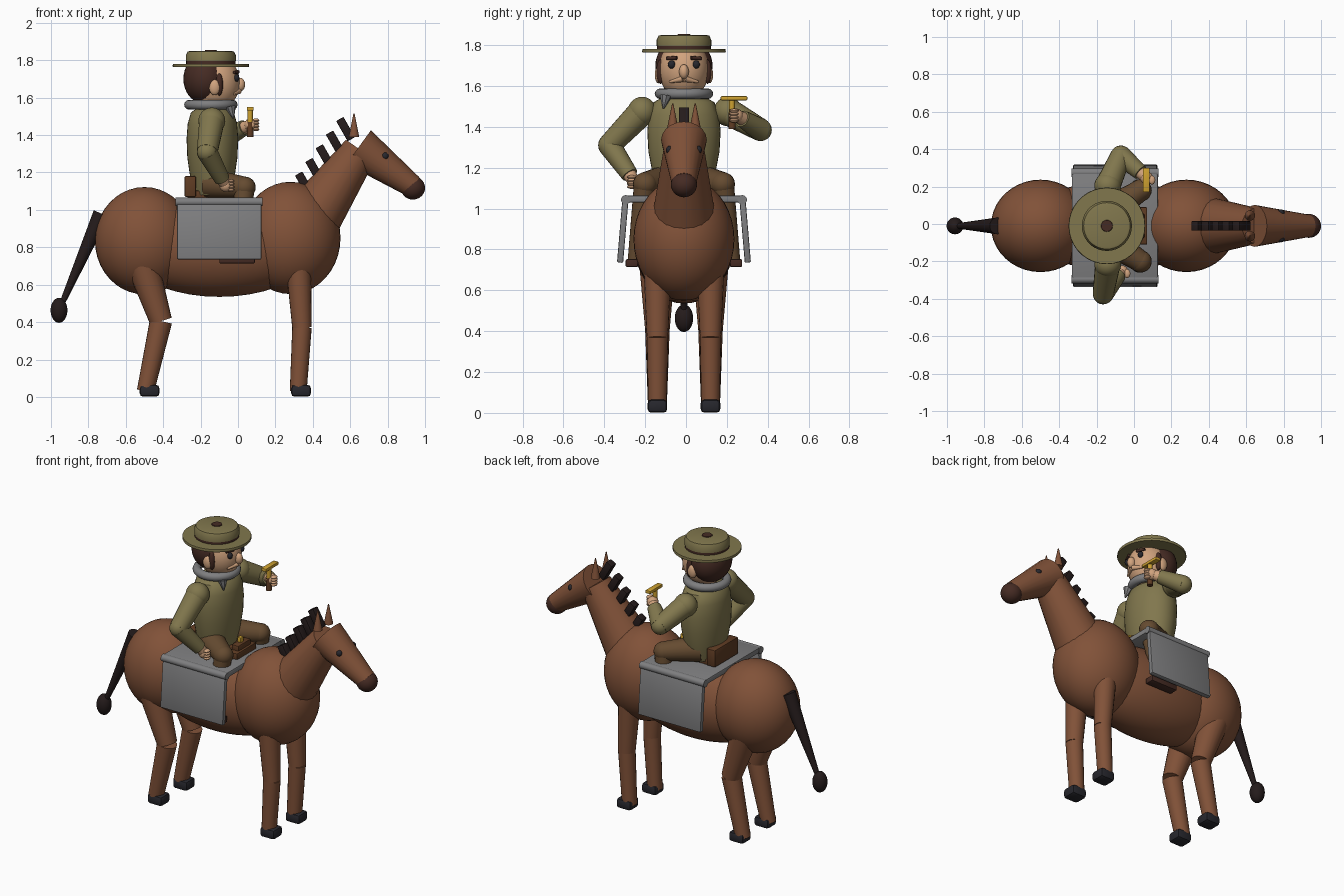
import bpy, bmesh, math
from mathutils import Vector

cube = bpy.data.objects.get("Cube")
if cube:
    bpy.data.objects.remove(cube, do_unlink=True)

MID = -0.01   # centre line of animal and rider
RX = -0.145   # rider's centre


def material(name, r, g, b):
    m = bpy.data.materials.new(name)
    m.use_nodes = True
    m.diffuse_color = (r, g, b, 1)
    m.node_tree.nodes["Principled BSDF"].inputs["Base Color"].default_value = (r, g, b, 1)
    return m


COAT = material("chestnut", 0.22, 0.084, 0.04)
DARK = material("dark_brown", 0.06, 0.024, 0.017)
MANE = material("mane_black", 0.018, 0.011, 0.011)
HOOF = material("hoof_black", 0.02, 0.02, 0.026)
GREY = material("grey", 0.21, 0.21, 0.215)
OLIVE = material("olive", 0.22, 0.185, 0.075)
SKIN = material("skin", 0.64, 0.37, 0.21)
BRASS = material("brass", 0.62, 0.36, 0.03)
LEATHER = material("leather", 0.115, 0.045, 0.017)
TROUSER = material("trouser_brown", 0.13, 0.07, 0.03)


def finish(name, bm, mat, loc, rot=(0, 0, 0), angle=40):
    mesh = bpy.data.meshes.new(name)
    bm.to_mesh(mesh)
    bm.free()
    mesh.materials.append(mat)
    ob = bpy.data.objects.new(name, mesh)
    bpy.context.collection.objects.link(ob)
    ob.location = (loc[0], loc[1] + MID, loc[2])
    ob.rotation_euler = rot
    bpy.ops.object.select_all(action='DESELECT')
    bpy.context.view_layer.objects.active = ob
    ob.select_set(True)
    bpy.ops.object.shade_smooth_by_angle(angle=math.radians(angle))
    return ob


def ball(name, loc, radii, mat, rot=(0, 0, 0), seg=28):
    bm = bmesh.new()
    bmesh.ops.create_uvsphere(bm, u_segments=seg, v_segments=seg // 2, radius=1)
    bmesh.ops.scale(bm, vec=radii, verts=bm.verts)
    return finish(name, bm, mat, loc, rot)


def limb(name, a, b, ra, rb, mat, seg=20):
    a, b = Vector(a), Vector(b)
    bm = bmesh.new()
    bmesh.ops.create_cone(bm, cap_ends=True, segments=seg, radius1=ra, radius2=rb,
                          depth=(b - a).length)
    rot = (b - a).to_track_quat('Z', 'Y').to_euler()
    return finish(name, bm, mat, (a + b) / 2, rot)


def box(name, loc, size, mat, rot=(0, 0, 0), bevel=0.006):
    bm = bmesh.new()
    bmesh.ops.create_cube(bm, size=1)
    bmesh.ops.scale(bm, vec=size, verts=bm.verts)
    bmesh.ops.bevel(bm, geom=bm.edges[:], offset=bevel, segments=2, affect='EDGES', profile=0.5)
    return finish(name, bm, mat, loc, rot)


def lathe(name, profile, x, mat, wide=1.0, seg=36):
    bm = bmesh.new()
    rings = []
    for r, z in profile:
        rings.append([bm.verts.new((r * math.cos(t * math.tau / seg),
                                    r * wide * math.sin(t * math.tau / seg), z))
                      for t in range(seg)])
    for lo, hi in zip(rings, rings[1:]):
        for i in range(seg):
            j = (i + 1) % seg
            bm.faces.new((lo[i], lo[j], hi[j], hi[i]))
    bm.faces.new(rings[0][::-1])
    bm.faces.new(rings[-1])
    return finish(name, bm, mat, (x, 0, 0))


def ring(name, loc, major, minor, mat):
    bpy.ops.mesh.primitive_torus_add(location=(loc[0], loc[1] + MID, loc[2]), major_radius=major,
                                     minor_radius=minor, major_segments=36, minor_segments=12)
    ob = bpy.context.object
    ob.name = name
    ob.data.materials.append(mat)
    bpy.ops.object.shade_smooth()
    return ob


# Body, neck and head of the mount
ball("rump", (-0.5, 0, 0.835), (0.265, 0.247, 0.287), COAT, seg=40)
ball("chest", (0.28, 0, 0.85), (0.268, 0.247, 0.3), COAT, seg=40)
ball("barrel", (-0.1, 0, 0.805), (0.52, 0.235, 0.27), COAT, seg=40)
limb("neck", (0.4, 0, 0.96), (0.655, 0, 1.32), 0.155, 0.095, COAT)
limb("horse_head", (0.645, 0, 1.335), (0.935, 0, 1.125), 0.112, 0.06, COAT)
ball("muzzle", (0.935, 0, 1.118), (0.065, 0.064, 0.063), DARK)

# Mane tufts along the neck
for i in range(5):
    box(f"mane_tuft_{i}", (0.355 + 0.055 * i, 0, 1.14 + 0.073 * i), (0.045, 0.05, 0.125), MANE,
        (0, -0.52, 0), 0.005)

# Tail
limb("tail", (-0.73, 0, 0.98), (-0.945, 0, 0.49), 0.045, 0.014, MANE)
ball("tail_tuft", (-0.957, 0, 0.463), (0.045, 0.045, 0.067), MANE)

# Paired parts of mount and tack
for side, s in (("left", 1), ("right", -1)):
    y = 0.13 * s
    ball(f"horse_eye_{side}", (0.785, 0.07 * s, 1.287), (0.02, 0.018, 0.02), HOOF, seg=16)
    limb(f"horse_ear_{side}", (0.62, 0.055 * s, 1.39), (0.62, 0.055 * s, 1.515), 0.028, 0.003, COAT)
    limb(f"front_upper_leg_{side}", (0.32, y, 0.76), (0.342, y, 0.37), 0.07, 0.052, COAT)
    limb(f"front_lower_leg_{side}", (0.342, y, 0.372), (0.322, y, 0.03), 0.052, 0.045, COAT)
    limb(f"hind_upper_leg_{side}", (-0.52, y, 0.74), (-0.412, y, 0.405), 0.09, 0.06, COAT)
    limb(f"hind_lower_leg_{side}", (-0.412, y, 0.405), (-0.495, y, 0.03), 0.06, 0.046, COAT)
    for end, x in (("front", 0.337), ("hind", -0.473)):
        box(f"{end}_hoof_{side}", (x, y, 0.033), (0.105, 0.096, 0.064), HOOF, bevel=0.018)
    box(f"side_panel_{side}", (-0.1, 0.3 * s, 0.885), (0.45, 0.03, 0.3), GREY, (0.085 * s, 0, 0))
    limb(f"panel_roll_{side}", (-0.335, 0.285 * s, 1.043), (0.13, 0.285 * s, 1.043),
         0.023, 0.023, GREY, 14)
    box(f"boot_{side}", (-0.005, 0.255 * s, 0.733), (0.19, 0.06, 0.038), DARK)

# Saddle
box("saddle_cover", (-0.102, 0, 1.047), (0.46, 0.57, 0.034), GREY)
box("saddle_seat", (-0.1, 0, 1.08), (0.34, 0.2, 0.045), LEATHER)
box("saddle_cantle", (-0.255, 0, 1.125), (0.06, 0.24, 0.11), LEATHER)
box("saddle_pommel", (0.03, 0, 1.11), (0.05, 0.13, 0.05), LEATHER)
box("brass_fitting", (0.025, 0, 1.145), (0.025, 0.03, 0.04), BRASS, bevel=0.004)

# Rider's torso and scarf
lathe("torso", [(0.1, 1.08), (0.115, 1.15), (0.134, 1.28), (0.138, 1.38), (0.132, 1.46),
                (0.115, 1.52), (0.06, 1.56)], RX + 0.008, OLIVE, 1.3)
ring("scarf", (RX, 0, 1.562), 0.117, 0.026, GREY)
limb("scarf_point", (-0.04, -0.09, 1.55), (-0.025, -0.1, 1.49), 0.03, 0.004, GREY, 8)

# Rider's head
ball("rider_head", (-0.125, 0, 1.68), (0.135, 0.122, 0.15), SKIN, seg=36)
ball("hair", (-0.175, 0, 1.7), (0.117, 0.14, 0.135), DARK, seg=36)
ball("nose", (0.012, 0, 1.67), (0.026, 0.024, 0.036), SKIN, seg=20)
for side, s in (("left", 1), ("right", -1)):
    ball(f"eye_{side}", (-0.008, 0.06 * s, 1.705), (0.015, 0.018, 0.02), HOOF, seg=16)
    ball(f"ear_{side}", (-0.125, 0.125 * s, 1.655), (0.03, 0.018, 0.042), SKIN, seg=18)
    ball(f"sideburn_{side}", (-0.1, 0.115 * s, 1.67), (0.02, 0.02, 0.06), DARK, seg=16)
    limb(f"eyebrow_{side}", (0, 0.035 * s, 1.738), (-0.02, 0.085 * s, 1.735), 0.01, 0.008, DARK, 10)
    limb(f"moustache_{side}", (0.005, 0.005 * s, 1.635), (-0.02, 0.07 * s, 1.62), 0.016, 0.006, SKIN, 10)

# Hat
lathe("hat_brim", [(0.203, 1.763), (0.205, 1.77), (0.203, 1.78)], RX, OLIVE)
lathe("hat_band", [(0.132, 1.775), (0.132, 1.797)], RX, DARK)
lathe("hat_crown", [(0.134, 1.795), (0.134, 1.825), (0.124, 1.846), (0.11, 1.85)], RX, OLIVE)
lathe("hat_button", [(0.034, 1.845), (0.03, 1.854)], RX, DARK, seg=16)

# Rider's legs
for side, s in (("left", 1), ("right", -1)):
    knee = (0.035, 0.19 * s, 1.12)
    limb(f"thigh_{side}", (-0.15, 0.07 * s, 1.14), knee, 0.08, 0.058, TROUSER)
    ball(f"knee_{side}", knee, (0.06, 0.06, 0.058), TROUSER, seg=20)
    limb(f"shin_{side}", knee, (0, 0.24 * s, 0.75), 0.055, 0.035, TROUSER)

# Rider's arms: shoulder, elbow, wrist, hand
ARMS = {"right": ((-0.14, -0.205, 1.475), (-0.165, -0.365, 1.31), (-0.085, -0.265, 1.165), (-0.065, -0.245, 1.13)),
        "left": ((-0.14, 0.215, 1.475), (-0.07, 0.375, 1.385), (0.035, 0.285, 1.44), (0.068, 0.255, 1.455))}
for side, (shoulder, elbow, wrist, hand) in ARMS.items():
    ball(f"shoulder_{side}", shoulder, (0.072, 0.07, 0.072), OLIVE)
    limb(f"upper_arm_{side}", shoulder, elbow, 0.068, 0.056, OLIVE)
    ball(f"elbow_{side}", elbow, (0.055, 0.055, 0.055), OLIVE, seg=20)
    limb(f"forearm_{side}", elbow, wrist, 0.056, 0.042, OLIVE)
    limb(f"wrist_{side}", wrist, hand, 0.034, 0.028, SKIN)
    ball(f"hand_{side}", hand, (0.035, 0.035, 0.035), SKIN, seg=18)
    for i in range(4):
        ball(f"finger_{side}_{i}", (hand[0] + 0.028, hand[1] - 0.01, hand[2] + 0.024 - 0.016 * i),
             (0.018, 0.024, 0.01), SKIN, seg=12)

# Brass tool in the raised hand
limb("tool_grip", (0.065, 0.235, 1.39), (0.065, 0.235, 1.47), 0.018, 0.016, LEATHER, 12)
limb("tool_stem", (0.065, 0.235, 1.47), (0.065, 0.235, 1.535), 0.014, 0.014, BRASS, 12)
box("tool_head", (0.065, 0.245, 1.54), (0.036, 0.13, 0.02), BRASS, bevel=0.004)
